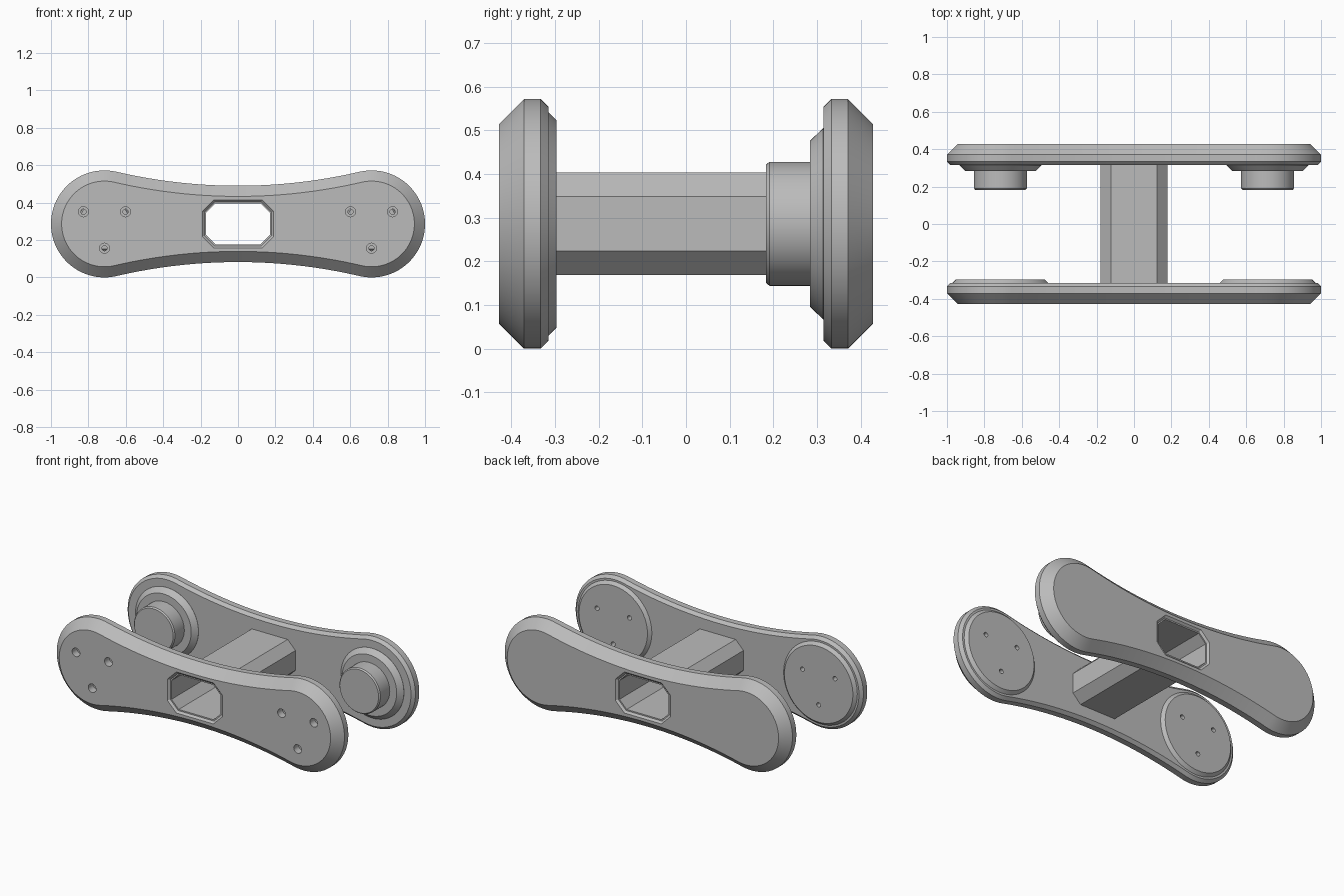
import bpy
import bmesh
from math import atan2, cos, sin, pi, radians

cube = bpy.data.objects.get("Cube")
if cube:
    bpy.data.objects.remove(cube, do_unlink=True)

END_X, MID_Z = 0.714, 0.286          # centre of each rounded end
END_R, WAIST = 0.286, 0.204          # end radius and half height at the waist
ARC_R = (END_X**2 + WAIST**2 - END_R**2) / (2 * (END_R - WAIST))

metal = bpy.data.materials.new("plain grey")
metal.use_nodes = True
grey = (0.5, 0.5, 0.5, 1)
metal.diffuse_color = grey
metal.node_tree.nodes["Principled BSDF"].inputs["Base Color"].default_value = grey


def loft(name, *bodies):
    """Each body is a list of (y, outline) sections, skinned and capped."""
    bm = bmesh.new()
    for sections in bodies:
        rings = [[bm.verts.new((x, y, z + MID_Z)) for x, z in pts] for y, pts in sections]
        for a, b in zip(rings, rings[1:]):
            for i in range(len(a)):
                bm.faces.new((a[i - 1], a[i], b[i], b[i - 1]))
        bm.faces.new(rings[0])
        bm.faces.new(rings[-1])
    bmesh.ops.recalc_face_normals(bm, faces=bm.faces)
    mesh = bpy.data.meshes.new(name)
    bm.to_mesh(mesh)
    bm.free()
    mesh.materials.append(metal)
    obj = bpy.data.objects.new(name, mesh)
    bpy.context.collection.objects.link(obj)
    return obj


def dogbone(inset):
    """Two round ends joined by tangent concave arcs."""
    t = atan2(ARC_R + WAIST, -END_X)
    half = []
    for i in range(49):
        a = -t + 2 * t * i / 48
        half.append((END_X + (END_R - inset) * cos(a), (END_R - inset) * sin(a)))
    for i in range(1, 32):
        a = (t - pi) + (pi - 2 * t) * i / 32
        half.append(((ARC_R + inset) * cos(a), WAIST + ARC_R + (ARC_R + inset) * sin(a)))
    return half + [(-x, -z) for x, z in half]


def circle(x, z, r, n=64):
    return [(x + r * cos(2 * pi * i / n), z + r * sin(2 * pi * i / n)) for i in range(n)]


def octagon(grow):
    """Rectangle with clipped corners."""
    w, h, c = 0.171 + grow, 0.109 + grow, 0.05 + grow * 0.6
    corner = [(w, h - c), (w - c, h)]
    top = corner + [(-x, z) for x, z in reversed(corner)]
    return top + [(-x, -z) for x, z in top]


def cut(target, cutter):
    mod = target.modifiers.new("cut", 'BOOLEAN')
    mod.operation, mod.solver, mod.object = 'DIFFERENCE', 'EXACT', cutter
    activate(target)
    bpy.ops.object.modifier_apply(modifier=mod.name)


def activate(obj):
    bpy.ops.object.select_all(action='DESELECT')
    obj.select_set(True)
    bpy.context.view_layer.objects.active = obj


# Side plates, with a wide outer and a narrow inner chamfer
def plate(name, side):
    return loft(name, [(side * y, dogbone(d)) for y, d in
                       ((0.428, 0.057), (0.371, 0), (0.333, 0), (0.315, 0.018))])


front_plate = plate("front_plate", -1)
back_plate = plate("back_plate", 1)

# Hollow crossbar
crossbar = loft("crossbar", [(-0.32, octagon(0.008)), (0.32, octagon(0.008))])

# Round pads on the front plate, stepped pins on the back plate
pads, pins = [], []
for name, x in (("left", END_X), ("right", -END_X)):
    pads.append(loft(name + "_pad", [(y, circle(x, 0, r)) for y, r in
                                     ((-0.325, 0.256), (-0.315, 0.256), (-0.297, 0.238))]))
    pins.append(loft(name + "_pin", [(y, circle(x, 0, r)) for y, r in
                                     ((0.325, 0.219), (0.314, 0.219), (0.284, 0.19),
                                      (0.284, 0.142), (0.191, 0.142), (0.183, 0.135))]))

# Cutters: the window through everything, and the counterbored screw holes
window = loft("window_cutter", [(y, octagon(g)) for y, g in
                                ((-0.44, 0.032), (-0.416, 0.008), (-0.416, 0),
                                 (0.416, 0), (0.416, 0.008), (0.44, 0.032))])
screws = []
for x in (-END_X, END_X):
    for k in range(3):
        a = radians(30 + 120 * k)
        cx, cz = x + 0.13 * cos(a), 0.13 * sin(a)
        screws.append([(y, circle(cx, cz, r, 24)) for y, r in
                       ((-0.45, 0.027), (-0.38, 0.027), (-0.38, 0.014), (-0.28, 0.014))])
screw_holes = loft("screw_hole_cutter", *screws)

for part in (front_plate, back_plate, crossbar):
    cut(part, window)
for part in [front_plate] + pads:
    cut(part, screw_holes)
for cutter in (window, screw_holes):
    bpy.data.objects.remove(cutter, do_unlink=True)

# Smooth curves, sharp chamfer edges
for part in [front_plate, back_plate, crossbar] + pads + pins:
    activate(part)
    bpy.ops.object.shade_smooth_by_angle(angle=radians(25))
